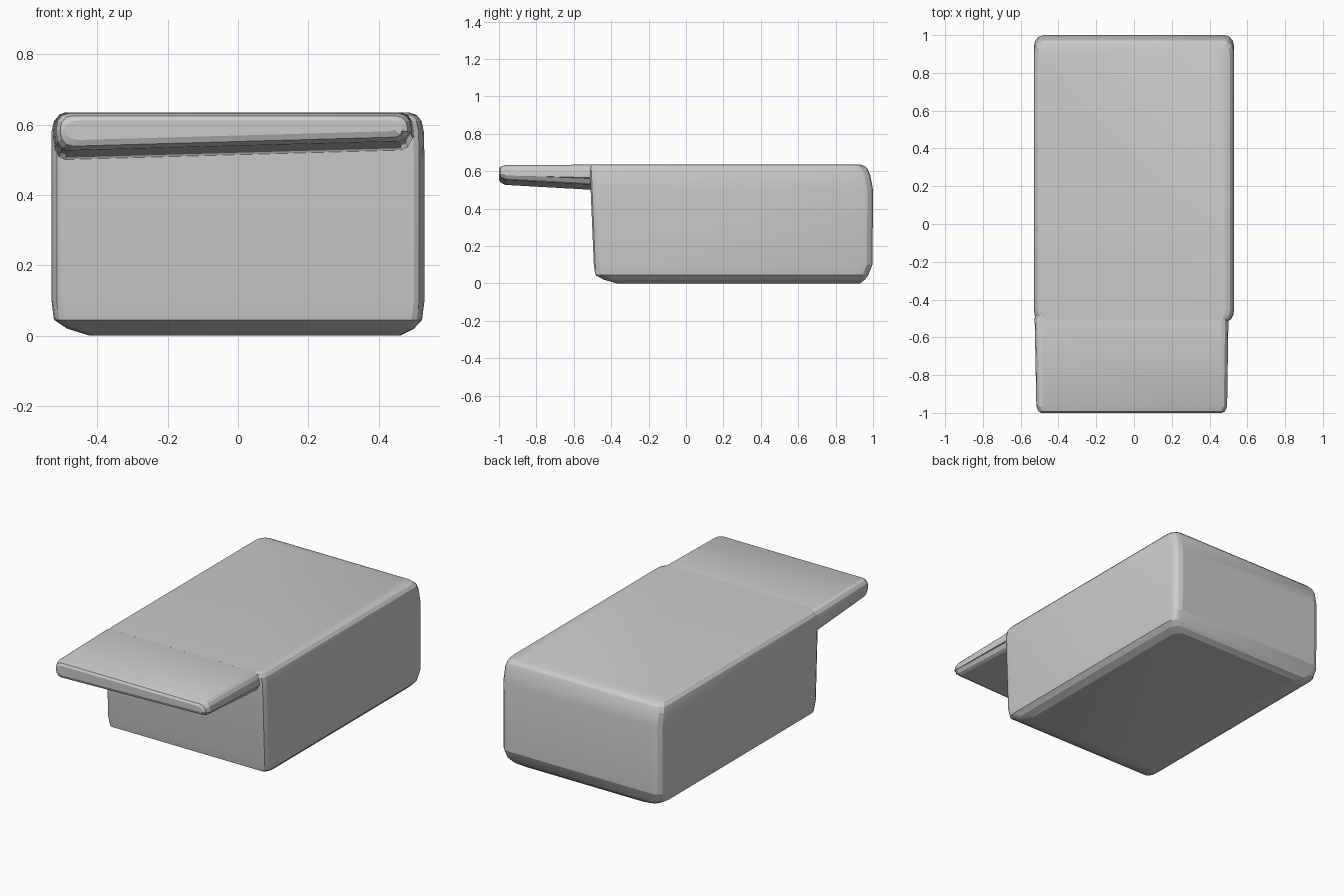
import bpy, bmesh
from math import sin, cos, pi

if "Cube" in bpy.data.objects:
    bpy.data.objects.remove(bpy.data.objects["Cube"])


def ring(a0, a1, b0, b1, radii, seg=3):
    """Rounded rectangle; radii = (ra, rb) for the low-b and high-b corners."""
    (fa, fb), (ka, kb) = radii
    corners = [(a1 - ka, b1 - kb, ka, kb, 0), (a0 + ka, b1 - kb, ka, kb, 1),
               (a0 + fa, b0 + fb, fa, fb, 2), (a1 - fa, b0 + fb, fa, fb, 3)]
    pts = []
    for ca, cb, ra, rb, q in corners:
        for i in range(seg + 1):
            t = (q + i / seg) * pi / 2
            pts.append((ca + ra * cos(t), cb + rb * sin(t)))
    return pts


def loft(name, rings):
    """Skin a stack of equal-count rings of 3D points and cap both ends."""
    bm = bmesh.new()
    loops = [[bm.verts.new(p) for p in r] for r in rings]
    n = len(loops[0])
    for lo, hi in zip(loops, loops[1:]):
        for i in range(n):
            j = (i + 1) % n
            bm.faces.new((lo[i], lo[j], hi[j], hi[i]))
    bm.faces.new(loops[0][::-1])
    bm.faces.new(loops[-1])
    bmesh.ops.recalc_face_normals(bm, faces=bm.faces[:])
    me = bpy.data.meshes.new(name)
    bm.to_mesh(me)
    bm.free()
    ob = bpy.data.objects.new(name, me)
    bpy.context.collection.objects.link(ob)
    bpy.ops.object.select_all(action='DESELECT')
    ob.select_set(True)
    bpy.context.view_layer.objects.active = ob
    bpy.ops.object.shade_smooth_by_angle(angle=0.3)
    return ob


# Body: horizontal sections (z, x0, x1, y0, y1)
body = [(0.0, -0.42, 0.46, -0.37, 0.93),
        (0.02, -0.485, 0.50, -0.44, 0.957),
        (0.045, -0.523, 0.523, -0.485, 0.975),
        (0.10, -0.53, 0.53, -0.493, 0.997),
        (0.50, -0.53, 0.53, -0.51, 1.0),
        (0.58, -0.53, 0.528, -0.513, 0.985),
        (0.61, -0.523, 0.522, -0.513, 0.972),
        (0.627, -0.508, 0.508, -0.511, 0.955),
        (0.635, -0.485, 0.485, -0.507, 0.932)]
loft("body", [[(x, y, z) for x, y in
               ring(x0, x1, y0, y1, ((0.03, 0.06), (0.05, 0.06)))]
              for z, x0, x1, y0, y1 in body])

# Overhanging front flap: sections along y (y, x0, x1, z0, z1)
flap = [(-1.0, -0.49, 0.465, 0.555, 0.612),
        (-0.992, -0.505, 0.482, 0.538, 0.625),
        (-0.965, -0.517, 0.493, 0.526, 0.632),
        (-0.50, -0.526, 0.50, 0.50, 0.635),
        (-0.45, -0.515, 0.49, 0.505, 0.625)]


def tilt(x, z):
    # underside rises slightly toward the right
    return z + 0.028 * (x + 0.5) if z < 0.56 else z


loft("front_flap", [[(x, y, tilt(x, z)) for x, z in
                     ring(x0, x1, z0, z1, ((0.035, (z1 - z0) * 0.48),
                                           (0.035, (z1 - z0) * 0.4)))]
                    for y, x0, x1, z0, z1 in flap])
